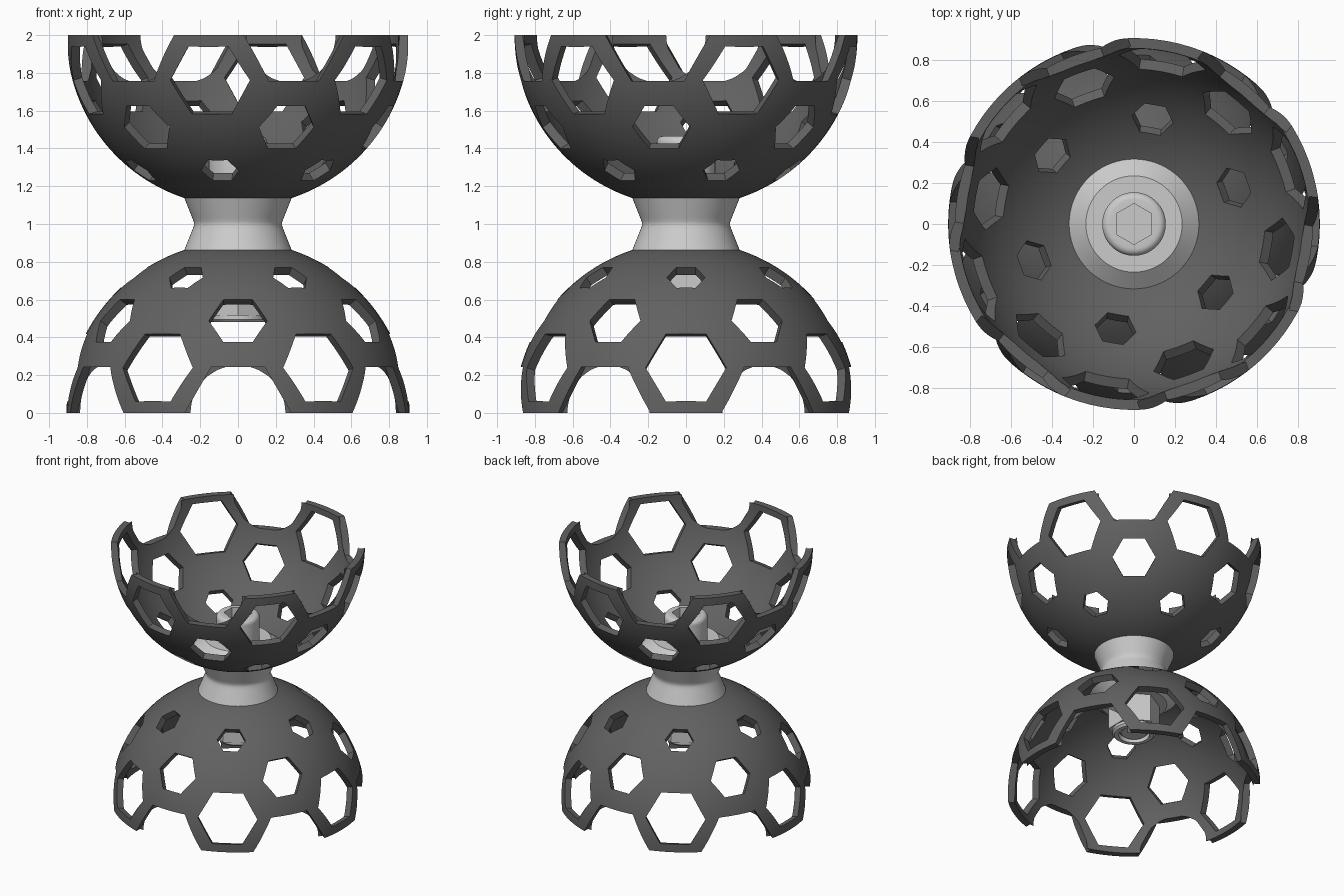
import bpy, bmesh
from math import sin, cos, pi, radians, sqrt, asin
from mathutils import Matrix, Vector

if "Cube" in bpy.data.objects:
    bpy.data.objects.remove(bpy.data.objects["Cube"])

R_OUT, R_IN, R_NECK = 0.908, 0.858, 0.27


def finish(name, bm, angle=30):
    bmesh.ops.recalc_face_normals(bm, faces=bm.faces)
    me = bpy.data.meshes.new(name)
    bm.to_mesh(me)
    bm.free()
    ob = bpy.data.objects.new(name, me)
    bpy.context.collection.objects.link(ob)
    smooth(ob, angle)
    return ob


def select(ob):
    bpy.ops.object.select_all(action='DESELECT')
    ob.select_set(True)
    bpy.context.view_layer.objects.active = ob


def smooth(ob, angle=30):
    select(ob)
    bpy.ops.object.shade_smooth_by_angle(angle=radians(angle))


def lathe(name, profile, closed=False, steps=96):
    bm = bmesh.new()
    vs = [bm.verts.new((r, 0, z)) for r, z in profile]
    pairs = list(zip(vs, vs[1:])) + ([(vs[-1], vs[0])] if closed else [])
    edges = [bm.edges.new(p) for p in pairs]
    bmesh.ops.spin(bm, geom=vs + edges, axis=(0, 0, 1), cent=(0, 0, 0),
                   angle=2 * pi, steps=steps, use_duplicate=False)
    bmesh.ops.remove_doubles(bm, verts=bm.verts, dist=1e-4)
    return finish(name, bm)


def cut(ob, cutter):
    mod = ob.modifiers.new("cut", 'BOOLEAN')
    mod.operation, mod.solver, mod.object = 'DIFFERENCE', 'EXACT', cutter
    select(ob)
    bpy.ops.object.modifier_apply(modifier=mod.name)
    bpy.data.objects.remove(cutter)
    smooth(ob)


def prism(bm, sides, radius, depth, matrix):
    bmesh.ops.create_cone(bm, cap_ends=True, segments=sides, radius1=radius,
                          radius2=radius, depth=depth, matrix=matrix)


def hex_cutter():
    # rows of hexagons: elevation, azimuth offset, circumradius
    rows = [(0, 30, 0.282), (15.7, 0, 0.214), (33, 30, 0.155), (52.5, 0, 0.102)]
    bm = bmesh.new()
    for elev, off, rad in rows:
        for k in range(6):
            e, a = radians(elev), radians(off + 60 * k)
            n = Vector((cos(e) * cos(a), cos(e) * sin(a), sin(e)))
            t = Vector((-sin(a), cos(a), 0))
            u = n.cross(t)
            m = Matrix((t, u, n)).transposed().to_4x4()
            # point a hexagon corner along the tangent
            spin = Matrix.Rotation(radians(30), 4, 'Z')
            prism(bm, 6, rad, 0.16, Matrix.Translation(n * 0.9) @ m @ spin)
    ob = finish("hex_cutter", bm)
    ob.hide_render = True
    return ob


# perforated cups
def arc(radius, n=40):
    top = pi / 2 - asin(R_NECK / radius)
    return [(radius * cos(top * i / n), radius * sin(top * i / n)) for i in range(n + 1)]


dark = bpy.data.materials.new("dark_grey")
dark.diffuse_color = (0.12, 0.12, 0.12, 1)
dark.use_nodes = True
dark.node_tree.nodes["Principled BSDF"].inputs["Base Color"].default_value = dark.diffuse_color
lower = lathe("lower_cup", arc(R_OUT) + arc(R_IN)[::-1], closed=True)
cut(lower, hex_cutter())
lower.data.materials.append(dark)
upper = lower.copy()
upper.data = lower.data.copy()
upper.name = "upper_cup"
bpy.context.collection.objects.link(upper)
upper.matrix_world = (Matrix.Translation((0, 0, 2)) @ Matrix.Rotation(radians(20), 4, 'Z')
                      @ Matrix.Rotation(pi, 4, 'X'))

# waisted hub between the cups
waist = [(0.287, 0.855), (0.243, 0.965), (0.235, 0.985), (0.232, 1.0)]
waist += [(r, 2 - z) for r, z in waist[-2::-1]]
lathe("hub", [(0, 0.84), (0.28, 0.84)] + waist + [(0.28, 1.16), (0, 1.16)])

# conical washers inside the cups
for name, s in (("lower_washer", -1), ("upper_washer", 1)):
    lathe(name, [(0, 1 + s * 0.17), (0.26, 1 + s * 0.17), (0.32, 1 + s * 0.2),
                 (0.235, 1 + s * 0.27), (0, 1 + s * 0.27)])

# bolt head with hex socket
edge = [(0.12 + 0.035 * cos(a), 1.432 + 0.035 * sin(a)) for a in (i * pi / 12 for i in range(7))]
head = lathe("bolt_head", [(0, 1.26), (0.155, 1.26)] + edge + [(0, 1.467)], steps=64)
bm = bmesh.new()
prism(bm, 6, 0.1, 0.2, Matrix.Translation((0, 0, 1.467)) @ Matrix.Rotation(0, 4, 'Z'))
bmesh.ops.rotate(bm, verts=bm.verts, matrix=Matrix.Rotation(0, 3, 'Z'))
socket = finish("socket_cutter", bm)
socket.hide_render = True
cut(head, socket)

# lock nut, its collar and the bolt end
bm = bmesh.new()
prism(bm, 6, 0.185, 0.22, Matrix.Translation((0, 0, 0.625)))
finish("lock_nut", bm)
lathe("nut_collar", [(0.11, 0.52), (0.155, 0.52), (0.155, 0.495), (0.14, 0.48), (0.11, 0.48)],
      closed=True, steps=64)
lathe("bolt_end", [(0, 0.6), (0.1, 0.6), (0.1, 0.505), (0.09, 0.495), (0, 0.495)], steps=48)
